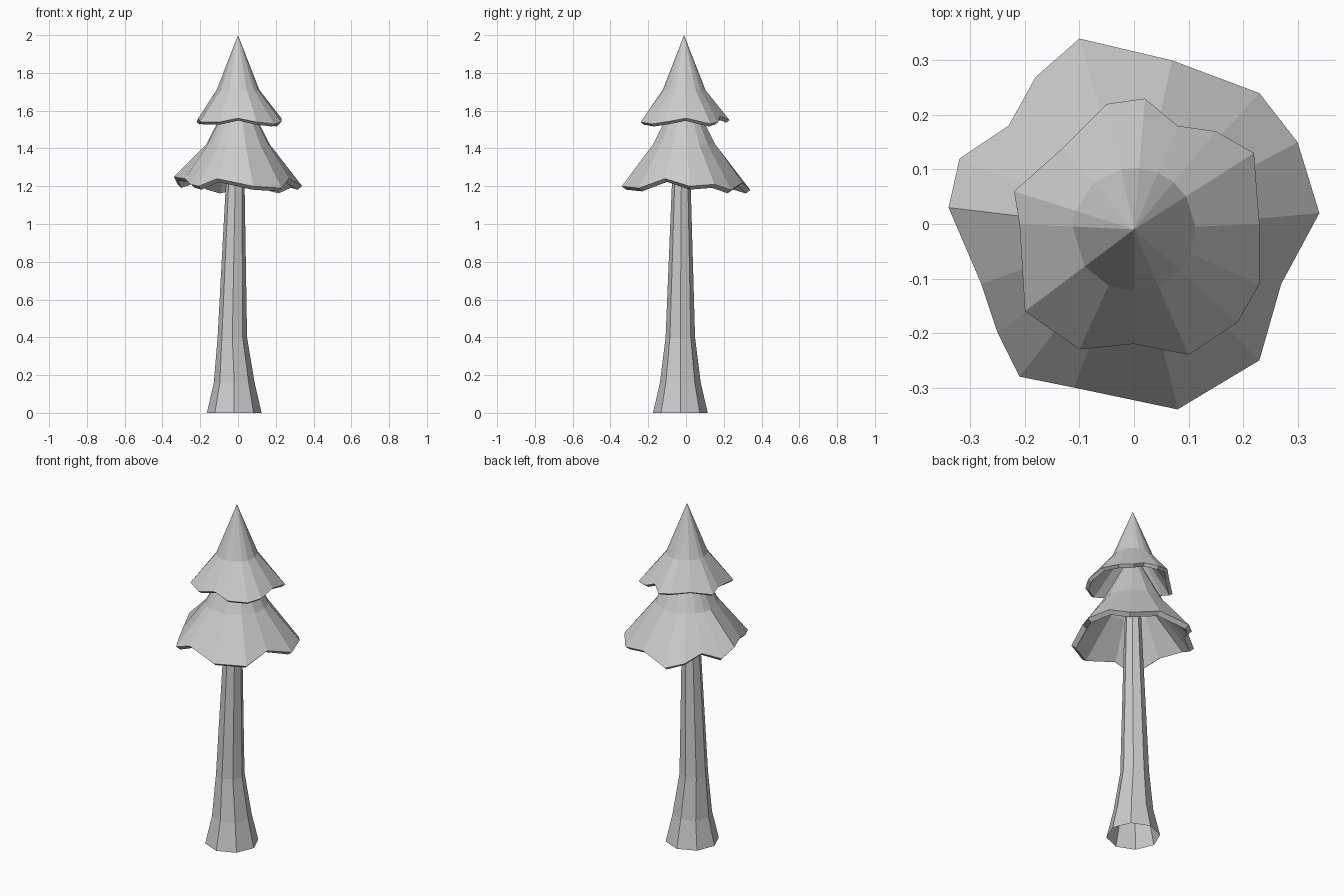
import bpy
import bmesh
from math import atan2, cos, sin, radians
from mathutils import Vector

cube = bpy.data.objects.get("Cube")
if cube:
    bpy.data.objects.remove(cube, do_unlink=True)

grey = bpy.data.materials.new("plain grey")
grey.use_nodes = True
colour = (0.6, 0.6, 0.6, 1)
grey.diffuse_color = colour
grey.node_tree.nodes["Principled BSDF"].inputs["Base Color"].default_value = colour


def finish(name, bm):
    """Turn a bmesh into a flat-shaded grey object."""
    bmesh.ops.recalc_face_normals(bm, faces=bm.faces)
    mesh = bpy.data.meshes.new(name)
    bm.to_mesh(mesh)
    bm.free()
    mesh.materials.append(grey)
    obj = bpy.data.objects.new(name, mesh)
    bpy.context.scene.collection.objects.link(obj)
    return obj


def bridge(bm, lower, upper):
    """Join two closed rings of equal length with quads."""
    count = len(lower)
    for i in range(count):
        j = (i + 1) % count
        bm.faces.new((lower[i], lower[j], upper[j], upper[i]))


def foliage(name, apex, waist_radius, waist_height, rim, thickness):
    """Hollow pleated cone: tip, round waist and ragged skirt."""
    bm = bmesh.new()
    tip = bm.verts.new(apex)
    skirt = [bm.verts.new(p) for p in rim]
    waist = []
    for x, y, z in rim:
        a = atan2(y - apex[1], x - apex[0])
        waist.append(bm.verts.new((apex[0] + waist_radius * cos(a),
                                   apex[1] + waist_radius * sin(a), waist_height)))
    bridge(bm, skirt, waist)
    for i in range(len(waist)):
        bm.faces.new((waist[i], waist[(i + 1) % len(waist)], tip))
    obj = finish(name, bm)
    shell = obj.modifiers.new("shell", "SOLIDIFY")
    shell.thickness = thickness
    shell.offset = -1
    return obj


# Trunk: eight-sided, flared at the root
bm = bmesh.new()
rings = []
for x, y, z, r in [(-.02, -.03, 0, .145), (-.02, -.03, .16, .108),
                   (-.03, -.03, .4, .078), (-.015, -.025, 1.2, .05),
                   (-.01, -.02, 1.45, .04)]:
    rings.append([bm.verts.new(Vector((x + r * cos(radians(45 * k)),
                                       y + r * sin(radians(45 * k)), z)))
                  for k in range(8)])
for lower, upper in zip(rings, rings[1:]):
    bridge(bm, lower, upper)
finish("trunk", bm)

# Lower foliage tier
foliage("lower_foliage", (0, -.01, 1.75), .17, 1.42, [
    (-.1, .34, 1.18), (.07, .3, 1.22), (.23, .24, 1.18), (.3, .15, 1.21),
    (.34, .02, 1.2), (.27, -.11, 1.24), (.23, -.25, 1.19), (.08, -.34, 1.2),
    (-.11, -.3, 1.24), (-.21, -.28, 1.2), (-.25, -.2, 1.21), (-.28, -.11, 1.24),
    (-.34, .03, 1.25), (-.32, .12, 1.21), (-.23, .18, 1.24), (-.18, .27, 1.2)], .03)

# Upper foliage tier
foliage("upper_foliage", (0, -.01, 2), .113, 1.71, [
    (-.05, .22, 1.56), (.02, .23, 1.55), (.08, .18, 1.57), (.15, .17, 1.54),
    (.22, .13, 1.53), (.23, 0, 1.56), (.23, -.11, 1.54), (.19, -.18, 1.53),
    (.1, -.24, 1.54), (0, -.22, 1.56), (-.1, -.23, 1.54), (-.2, -.16, 1.54),
    (-.21, 0, 1.56), (-.22, .06, 1.54), (-.13, .14, 1.56)], .022)
